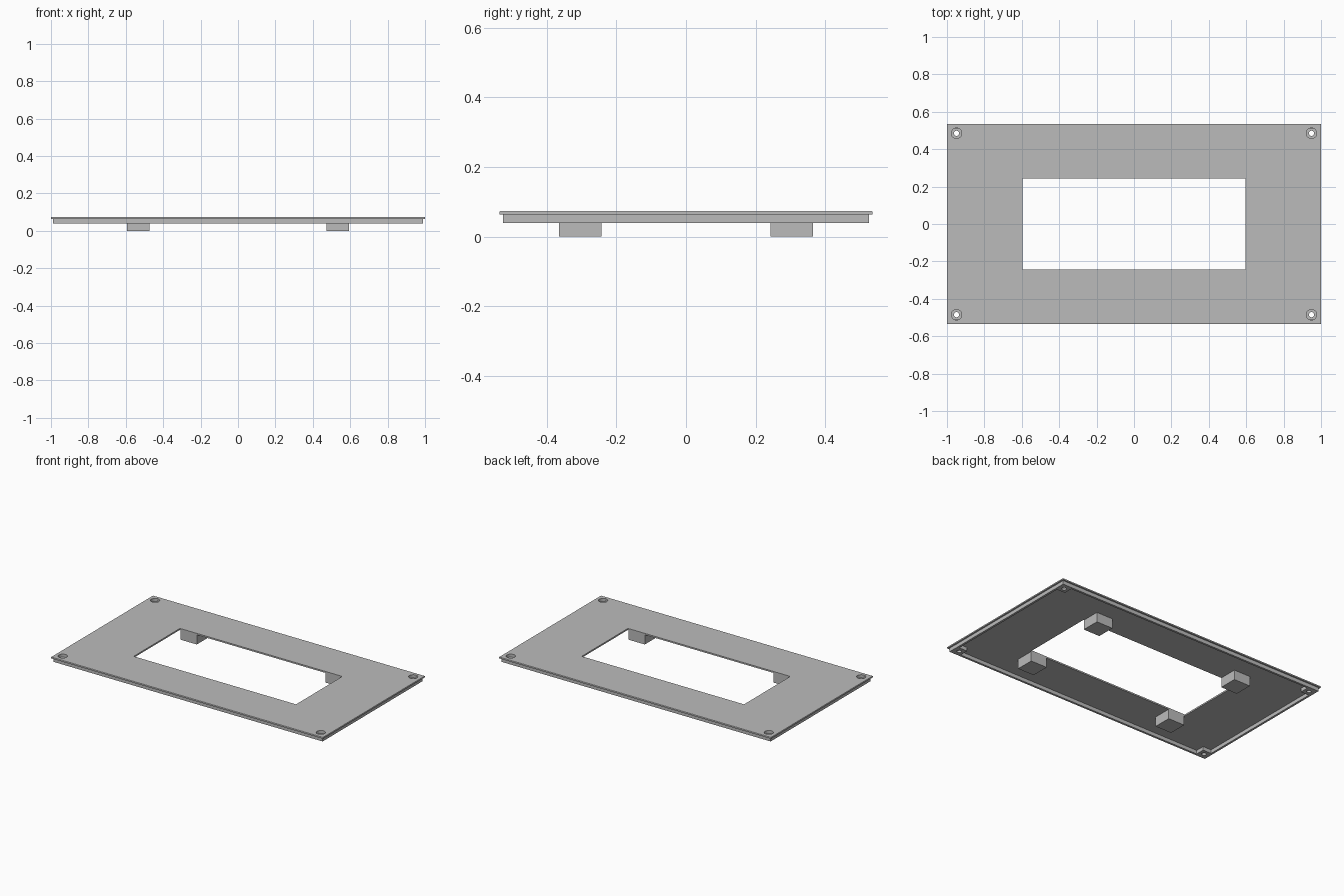
import bpy
import bmesh
from mathutils import Matrix

cube = bpy.data.objects.get("Cube")
if cube:
    bpy.data.objects.remove(cube, do_unlink=True)

grey = bpy.data.materials.new("plain grey")
grey.use_nodes = True
COLOUR = (0.5, 0.5, 0.5, 1)
grey.diffuse_color = COLOUR
grey.node_tree.nodes["Principled BSDF"].inputs["Base Color"].default_value = COLOUR

HALF_X, HALF_Y = 1.0, 0.535
TOP, UNDER, RIM_Z = 0.074, 0.064, 0.04
RIM_X, RIM_Y, WALL = 0.99, 0.525, 0.014
OPEN_X, OPEN_Y = 0.597, 0.243
CORNERS = [(sx, sy) for sx in (-1, 1) for sy in (-1, 1)]


def finish(name, bm):
    mesh = bpy.data.meshes.new(name)
    bm.to_mesh(mesh)
    bm.free()
    mesh.materials.append(grey)
    obj = bpy.data.objects.new(name, mesh)
    bpy.context.collection.objects.link(obj)
    return obj


def box(name, x, y, z):
    """Box from (low, high) ranges on each axis."""
    bm = bmesh.new()
    spans = [sorted(r) for r in (x, y, z)]
    centre = [sum(s) / 2 for s in spans]
    size = [s[1] - s[0] for s in spans]
    bmesh.ops.create_cube(bm, size=1, matrix=Matrix.Translation(centre) @ Matrix.Diagonal((*size, 1)))
    return finish(name, bm)


def cylinder(name, x, y, radius, low, high):
    bm = bmesh.new()
    bmesh.ops.create_cone(bm, cap_ends=True, segments=32, radius1=radius, radius2=radius,
                          depth=high - low, matrix=Matrix.Translation((x, y, (low + high) / 2)))
    return finish(name, bm)


def apply_modifiers(obj):
    graph = bpy.context.evaluated_depsgraph_get()
    obj.modifiers.update()if hasattr(obj.modifiers, "update") else None
    mesh = bpy.data.meshes.new_from_object(obj.evaluated_get(graph))
    obj.modifiers.clear()
    obj.data = mesh


def cut(obj, cutters):
    """Subtract the cutters from the object, then discard them."""
    for cutter in cutters:
        mod = obj.modifiers.new("cut", "BOOLEAN")
        mod.operation, mod.solver, mod.object = "DIFFERENCE", "EXACT", cutter
    bpy.context.view_layer.update()
    apply_modifiers(obj)
    for cutter in cutters:
        bpy.data.objects.remove(cutter, do_unlink=True)


def screw_cutters(sx, sy):
    """Through hole and the wider seat for a screw head."""
    x, y = sx * 0.949, sy * 0.485
    return [cylinder("hole_cutter", x, y, 0.014, -0.1, 0.2),
            cylinder("seat_cutter", x, y, 0.028, 0.054, 0.2)]


# Top plate with softened upper edges, window and screw holes
plate = box("top_plate", (-HALF_X, HALF_X), (-HALF_Y, HALF_Y), (UNDER, TOP))
bm = bmesh.new()
bm.from_mesh(plate.data)
edges = [e for e in bm.edges if all(v.co.z > TOP - 0.001 for v in e.verts)]
bmesh.ops.bevel(bm, geom=edges, offset=0.003, segments=2, profile=0.5, affect="EDGES")
bm.to_mesh(plate.data)
bm.free()
window = box("window_cutter", (-OPEN_X, OPEN_X), (-OPEN_Y, OPEN_Y), (-0.1, 0.2))
cut(plate, [window] + [c for s in CORNERS for c in screw_cutters(*s)])

# Thin rim below the plate
rim = box("rim", (-RIM_X, RIM_X), (-RIM_Y, RIM_Y), (RIM_Z, UNDER))
IN_X, IN_Y = RIM_X - WALL, RIM_Y - WALL
cut(rim, [box("rim_cutter", (-IN_X, IN_X), (-IN_Y, IN_Y), (-0.1, 0.2))])

for sx, sy in CORNERS:
    place = ("back" if sy > 0 else "front") + ("_left" if sx > 0 else "_right")
    # Drilled corner pad inside the rim
    pad = box("screw_pad_" + place, (sx * 0.915, sx * IN_X), (sy * 0.451, sy * IN_Y), (RIM_Z, UNDER))
    cut(pad, screw_cutters(sx, sy))
    # Square foot beside the window
    box("foot_" + place, (sx * 0.473, sx * 0.593), (sy * 0.243, sy * 0.364), (0, UNDER))
